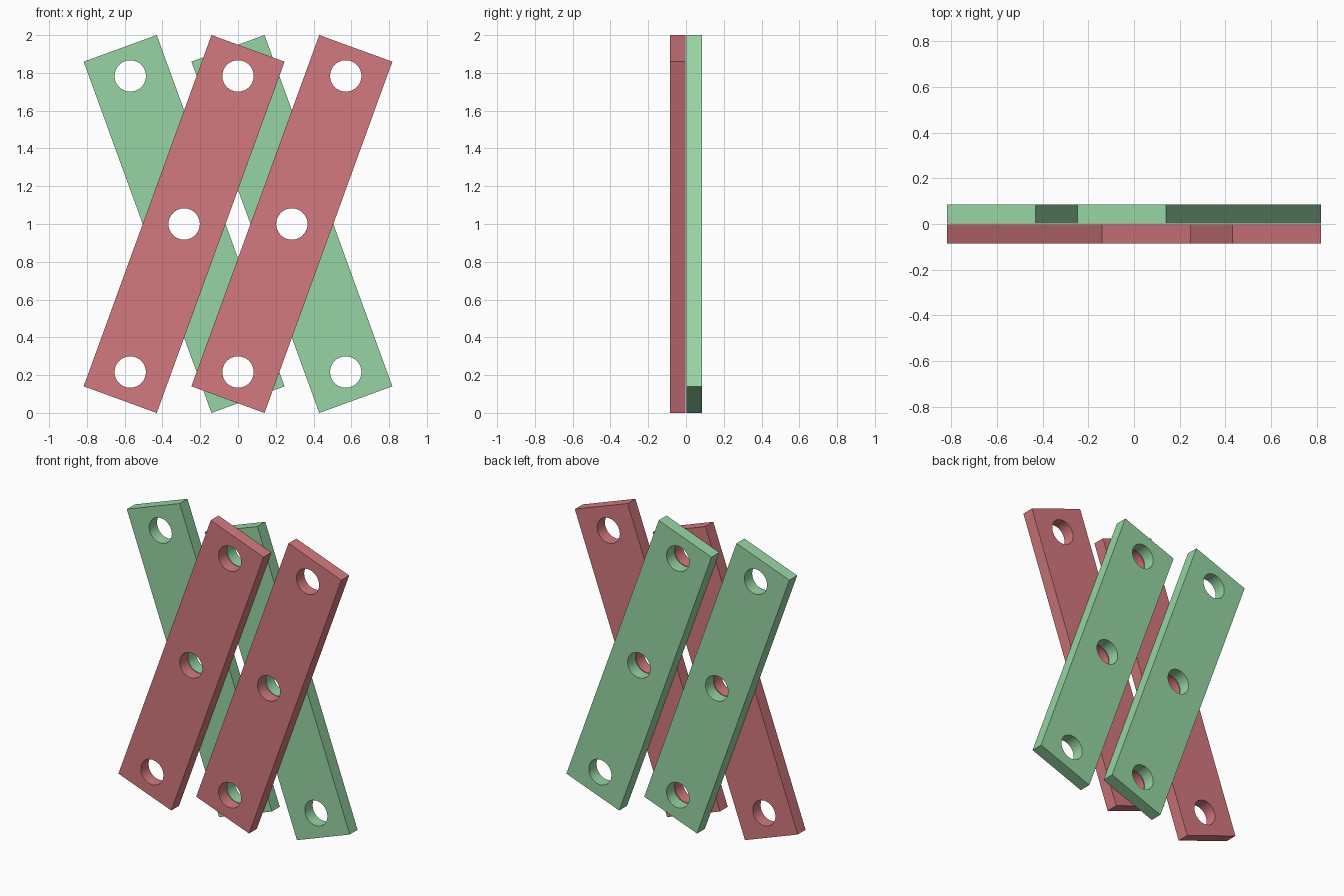
import bpy, bmesh, math
from mathutils import Matrix

if "Cube" in bpy.data.objects:
    bpy.data.objects.remove(bpy.data.objects["Cube"])

LENGTH, WIDTH, THICK = 1.979, 0.412, 0.082
HOLE_R, HOLE_STEP = 0.083, 0.834
TILT = math.radians(20)
OFFSET_X = HOLE_STEP * math.sin(TILT)
OFFSET_Y = 0.044


def material(name, rgb):
    m = bpy.data.materials.new(name)
    m.diffuse_color = (*rgb, 1)
    m.use_nodes = True
    m.node_tree.nodes["Principled BSDF"].inputs["Base Color"].default_value = m.diffuse_color
    return m


def add_loop(curve, points):
    s = curve.splines.new('POLY')
    s.points.add(len(points) - 1)
    for p, (x, y) in zip(s.points, points):
        p.co = (x, y, 0, 1)
    s.use_cyclic_u = True


def bar_mesh():
    # Rectangular outline with three round pivot holes, extruded
    curve = bpy.data.curves.new("bar_profile", 'CURVE')
    curve.dimensions = '2D'
    curve.fill_mode = 'BOTH'
    curve.extrude = THICK / 2
    w, h = WIDTH / 2, LENGTH / 2
    add_loop(curve, [(-w, -h), (w, -h), (w, h), (-w, h)])
    for i in (-1, 0, 1):
        add_loop(curve, [(HOLE_R * math.cos(a), i * HOLE_STEP + HOLE_R * math.sin(a))
                         for a in (math.tau * k / 48 for k in range(48))])
    tmp = bpy.data.objects.new("bar_profile", curve)
    bpy.context.collection.objects.link(tmp)
    bpy.context.view_layer.update()
    mesh = bpy.data.meshes.new_from_object(
        tmp.evaluated_get(bpy.context.evaluated_depsgraph_get()))
    bpy.data.objects.remove(tmp)
    # Weld caps to walls
    bm = bmesh.new()
    bm.from_mesh(mesh)
    bmesh.ops.remove_doubles(bm, verts=bm.verts, dist=1e-4)
    bmesh.ops.recalc_face_normals(bm, faces=bm.faces)
    bm.to_mesh(mesh)
    bm.free()
    mesh.materials.clear()
    return mesh


red = material("soft red", (0.657, 0.192, 0.21))
green = material("soft green", (0.307, 0.665, 0.367))
base = bar_mesh()

# Two front bars lean right, two back bars lean left
for row, side, mat in (("front", -1, red), ("back", 1, green)):
    for name, sx in (("left", -1), ("right", 1)):
        mesh = base.copy()
        mesh.materials.append(mat)
        for p in mesh.polygons:
            p.material_index = 0
        mesh.transform(Matrix.Translation((sx * OFFSET_X, side * OFFSET_Y, 1))
                       @ Matrix.Rotation(-side * TILT, 4, 'Y')
                       @ Matrix.Rotation(math.pi / 2, 4, 'X'))
        ob = bpy.data.objects.new(f"{row}_{name}_bar", mesh)
        bpy.context.collection.objects.link(ob)
        bpy.context.view_layer.objects.active = ob
        ob.select_set(True)
        bpy.ops.object.shade_smooth_by_angle(angle=math.radians(30))
        ob.select_set(False)
